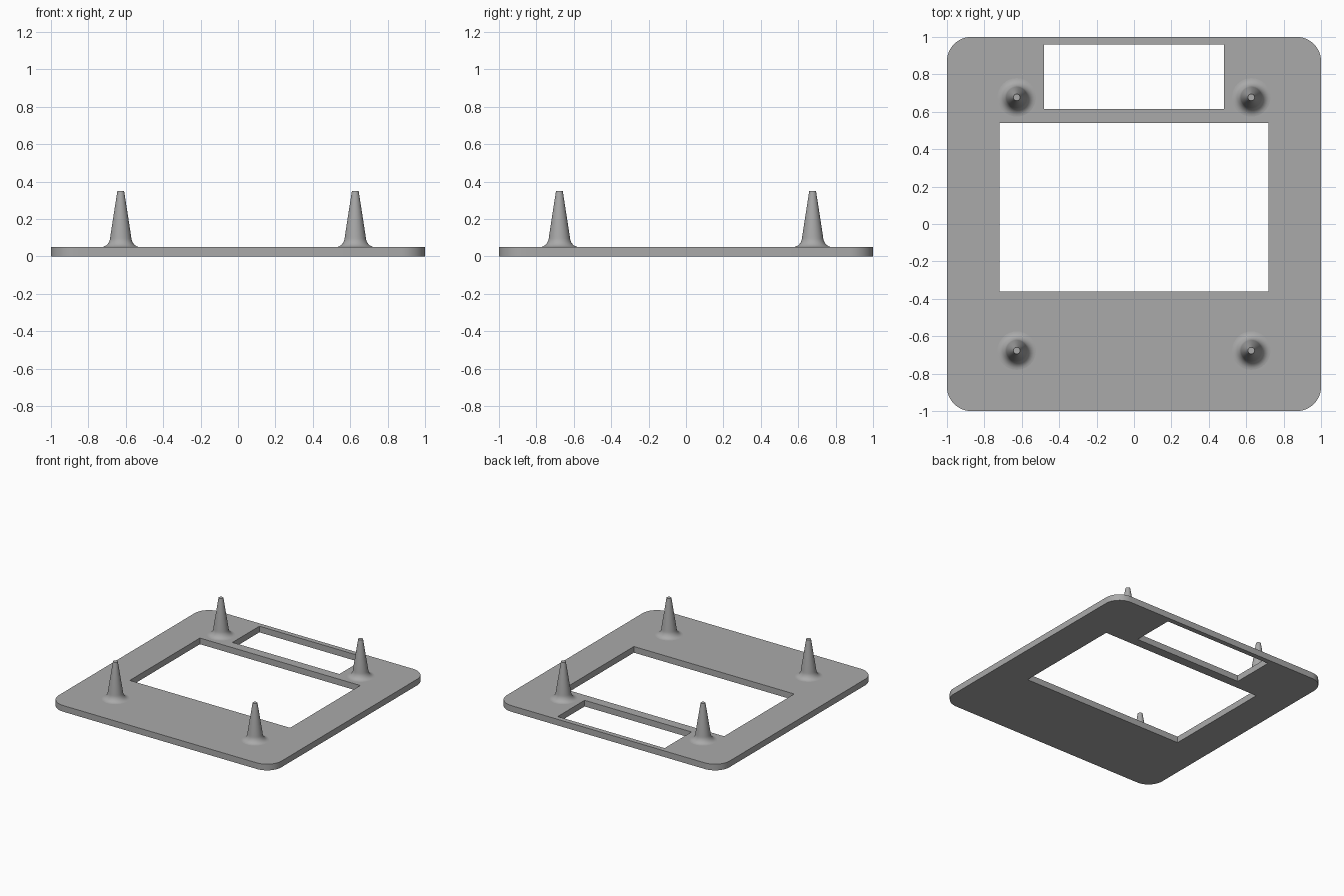
import bpy
import bmesh
from math import sin, cos, pi, radians

cube = bpy.data.objects.get("Cube")
if cube:
    bpy.data.objects.remove(cube, do_unlink=True)

THICK = 0.05
grey = bpy.data.materials.new("plain grey")
grey.use_nodes = True
colour = (0.4, 0.4, 0.4, 1)
grey.diffuse_color = colour
grey.node_tree.nodes["Principled BSDF"].inputs["Base Color"].default_value = colour


def smooth(obj):
    bpy.ops.object.select_all(action="DESELECT")
    obj.select_set(True)
    bpy.context.view_layer.objects.active = obj
    bpy.ops.object.shade_smooth_by_angle(angle=radians(25))


def rectangle(x0, x1, y0, y1):
    return [(x0, y0), (x1, y0), (x1, y1), (x0, y1)]


def rounded_square(half, radius, steps=12):
    points = []
    for corner, (sx, sy) in enumerate([(1, 1), (-1, 1), (-1, -1), (1, -1)]):
        for i in range(steps + 1):
            a = (corner + i / steps) * pi / 2
            points.append((sx * (half - radius) + radius * cos(a),
                           sy * (half - radius) + radius * sin(a)))
    return points


# Plate: rounded outline with two rectangular openings
curve = bpy.data.curves.new("plate", "CURVE")
curve.dimensions = "2D"
curve.fill_mode = "BOTH"
curve.extrude = THICK / 2
outlines = [rounded_square(1, 0.13),
            rectangle(-0.72, 0.72, -0.36, 0.54),
            rectangle(-0.48, 0.48, 0.615, 0.96)]
for outline in outlines:
    spline = curve.splines.new("POLY")
    spline.points.add(len(outline) - 1)
    for point, (x, y) in zip(spline.points, outline):
        point.co = (x, y, 0, 1)
    spline.use_cyclic_u = True
curve.materials.append(grey)
plate = bpy.data.objects.new("plate", curve)
plate.location.z = THICK / 2
bpy.context.collection.objects.link(plate)
bpy.ops.object.select_all(action="DESELECT")
plate.select_set(True)
bpy.context.view_layer.objects.active = plate
bpy.ops.object.convert(target="MESH")
plate = bpy.context.view_layer.objects.active
bm = bmesh.new()
bm.from_mesh(plate.data)
bmesh.ops.remove_doubles(bm, verts=bm.verts, dist=0.0001)
bmesh.ops.recalc_face_normals(bm, faces=bm.faces)
bm.to_mesh(plate.data)
bm.free()
smooth(plate)

# Peg profile: concave fillet at the foot, then a straight taper
FOOT, WAIST, TIP = 0.103, 0.056, 0.018
FILLET_TOP, PEG_TOP = 0.105, 0.35
profile = [(FOOT - (FOOT - WAIST) * sin(a), FILLET_TOP - (FILLET_TOP - THICK) * cos(a))
           for a in (i / 8 * pi / 2 for i in range(9))]
profile.append((TIP, PEG_TOP))


def make_peg(name, x, y, sides=32):
    bm = bmesh.new()
    rings = [[bm.verts.new((r * cos(2 * pi * i / sides), r * sin(2 * pi * i / sides), z))
              for i in range(sides)] for r, z in profile]
    for low, high in zip(rings, rings[1:]):
        for i in range(sides):
            j = (i + 1) % sides
            bm.faces.new((low[i], low[j], high[j], high[i]))
    bm.faces.new(rings[-1])
    mesh = bpy.data.meshes.new(name)
    bm.to_mesh(mesh)
    bm.free()
    mesh.materials.append(grey)
    peg = bpy.data.objects.new(name, mesh)
    peg.location = (x, y, 0)
    bpy.context.collection.objects.link(peg)
    smooth(peg)


for side, x in (("left", 0.627), ("right", -0.627)):
    for end, y in (("front", -0.677), ("back", 0.677)):
        make_peg(f"{end}_{side}_peg", x, y)
